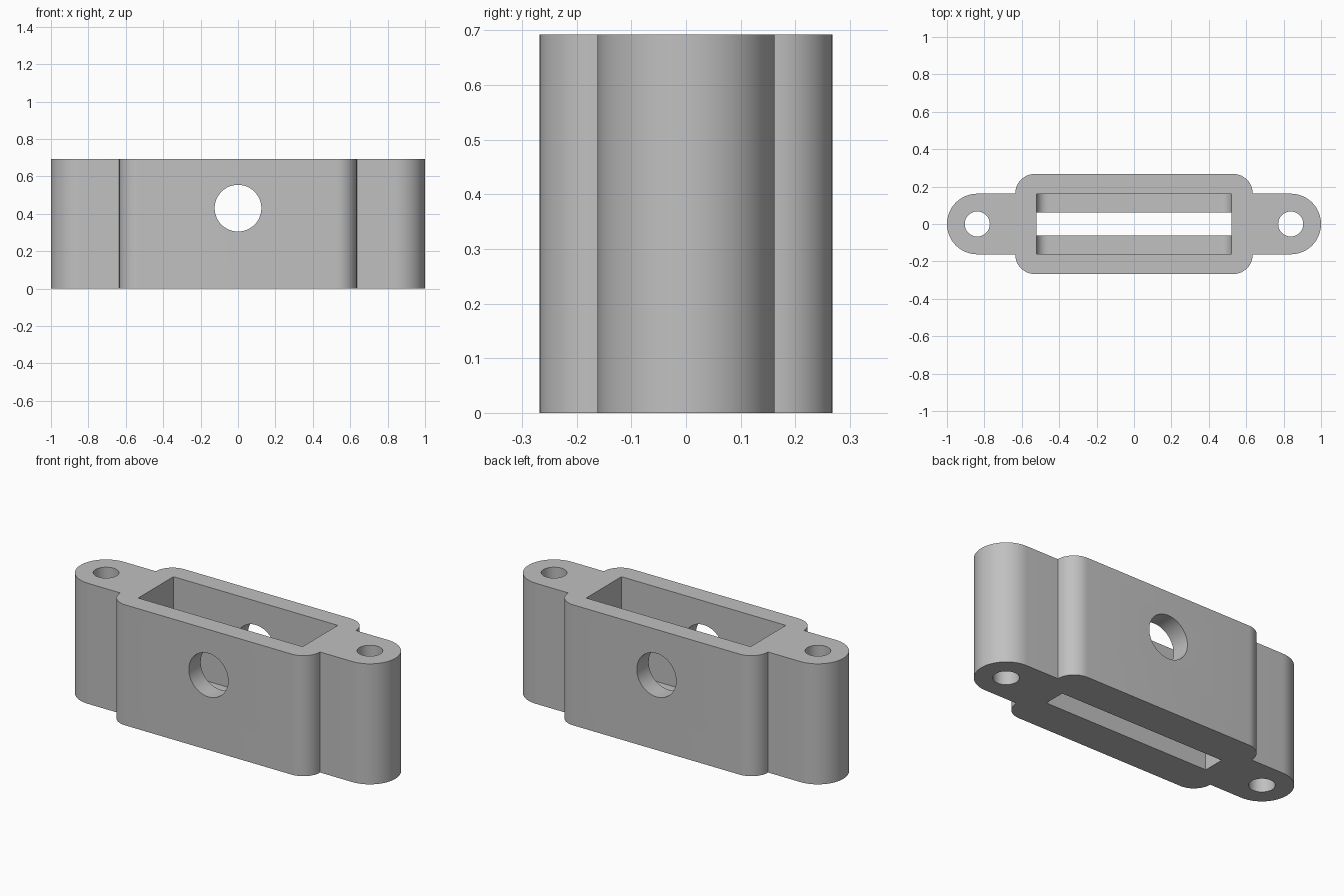
import bpy, bmesh
from math import sin, cos, pi
from mathutils import Matrix, Vector

cube = bpy.data.objects.get("Cube")
if cube:
    bpy.data.objects.remove(cube, do_unlink=True)

HEIGHT = 0.692
BODY_X, BODY_Y = 0.635, 0.268       # half size of the housing
LUG_R = 0.162                       # radius of the end lugs
LUG_X = 1 - LUG_R
POCKET_X, POCKET_Y, FLOOR = 0.522, 0.16, 0.15
SLOT_Y = 0.062
FILLET = 0.06

grey = bpy.data.materials.new("plain grey")
grey.use_nodes = True
grey.diffuse_color = (0.53, 0.53, 0.53, 1)
grey.node_tree.nodes["Principled BSDF"].inputs["Base Color"].default_value = grey.diffuse_color


def arc(cx, cy, r, start, end, steps):
    angles = [start + (end - start) * i / steps for i in range(steps + 1)]
    return [(cx + r * cos(a), cy + r * sin(a)) for a in angles]


def prism(name, points, axis, low, high):
    """Extrude a closed 2D profile along z (x, y points) or y (x, z points)."""
    bm = bmesh.new()
    place = (lambda p: (p[0], p[1], low)) if axis == "z" else (lambda p: (p[0], low, p[1]))
    face = bm.faces.new([bm.verts.new(place(p)) for p in points])
    moved = bmesh.ops.extrude_face_region(bm, geom=[face])["geom"]
    shift = Vector((0, 0, high - low)) if axis == "z" else Vector((0, high - low, 0))
    bmesh.ops.translate(bm, vec=shift, verts=[v for v in moved if isinstance(v, bmesh.types.BMVert)])
    bmesh.ops.recalc_face_normals(bm, faces=bm.faces)
    mesh = bpy.data.meshes.new(name)
    bm.to_mesh(mesh)
    bm.free()
    mesh.materials.append(grey)
    obj = bpy.data.objects.new(name, mesh)
    bpy.context.collection.objects.link(obj)
    return obj


# Outline: one quarter, mirrored to the other three
quarter = arc(LUG_X, 0, LUG_R, 0, pi / 2, 16)
corner_r = BODY_Y - LUG_R
quarter += arc(BODY_X - corner_r, LUG_R, corner_r, 0, pi / 2, 12)
half = quarter + [(-x, y) for x, y in reversed(quarter)]
outline = half + [(x, -y) for x, y in reversed(half[1:-1])]
housing = prism("housing", outline, "z", 0, HEIGHT)

# Pocket with rounded floor ends, open at the top
side = arc(POCKET_X - FILLET, FLOOR + FILLET, FILLET, -pi / 2, 0, 10) + [(POCKET_X, 1)]
pocket = side + [(-x, z) for x, z in reversed(side)]
cutters = [prism("pocket_cutter", pocket, "y", -POCKET_Y, POCKET_Y)]

# Narrow slot through the floor
slot = [(-POCKET_X, -SLOT_Y), (POCKET_X, -SLOT_Y), (POCKET_X, SLOT_Y), (-POCKET_X, SLOT_Y)]
cutters.append(prism("slot_cutter", slot, "z", -0.1, FLOOR + 0.15))

# Cross hole and the two screw holes
cutters.append(prism("cross_hole_cutter", arc(0, 0.43, 0.125, 0, 2 * pi, 48)[:-1], "y", -1, 1))
for sx in (-1, 1):
    hole = arc(sx * 0.838, 0, 0.067, 0, 2 * pi, 36)[:-1]
    cutters.append(prism("screw_hole_cutter", hole, "z", -0.1, 1))

bpy.ops.object.select_all(action="DESELECT")
bpy.context.view_layer.objects.active = housing
housing.select_set(True)
for cutter in cutters:
    mod = housing.modifiers.new("cut", "BOOLEAN")
    mod.operation = "DIFFERENCE"
    mod.solver = "EXACT"
    mod.object = cutter
    bpy.ops.object.modifier_apply(modifier=mod.name)
    bpy.data.objects.remove(cutter, do_unlink=True)

bpy.ops.object.shade_smooth_by_angle(angle=pi / 6)
